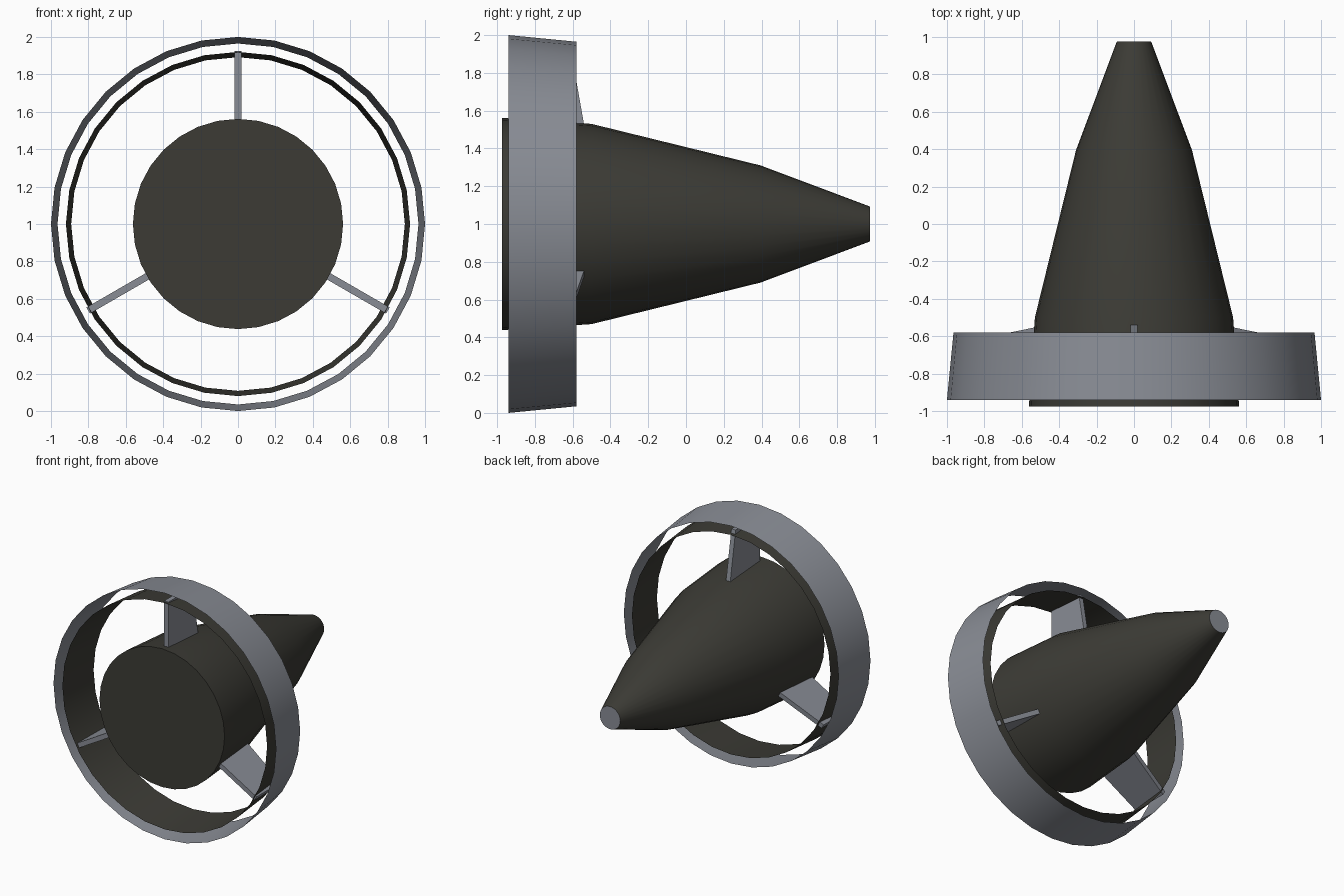
import bpy, bmesh, math

if "Cube" in bpy.data.objects:
    bpy.data.objects.remove(bpy.data.objects["Cube"])

SIDES = 32
CZ = 1.0  # height of the long axis


def material(name, rgb):
    m = bpy.data.materials.new(name)
    m.diffuse_color = (*rgb, 1.0)
    m.use_nodes = True
    m.node_tree.nodes["Principled BSDF"].inputs["Base Color"].default_value = m.diffuse_color
    return m


GREY = material("steel grey", (0.25, 0.265, 0.30))
DARK = material("dark olive grey", (0.045, 0.044, 0.036))


def finish(name, bm, mats, smooth=True):
    me = bpy.data.meshes.new(name)
    bm.to_mesh(me)
    bm.free()
    ob = bpy.data.objects.new(name, me)
    bpy.context.collection.objects.link(ob)
    for m in mats:
        me.materials.append(m)
    if smooth:
        bpy.context.view_layer.objects.active = ob
        ob.select_set(True)
        bpy.ops.object.shade_smooth_by_angle(angle=math.radians(30))
        ob.select_set(False)
    return ob


def lathe(name, profile, mats, caps=False, inward=False):
    """Revolve (y, radius) points about the y axis."""
    bm = bmesh.new()
    rings = []
    for y, r in profile:
        rings.append([bm.verts.new((r * math.sin(2 * math.pi * i / SIDES), y,
                                    CZ + r * math.cos(2 * math.pi * i / SIDES)))
                      for i in range(SIDES)])
    for a, b in zip(rings, rings[1:]):
        for i in range(SIDES):
            j = (i + 1) % SIDES
            f = bm.faces.new((a[i], b[i], b[j], a[j]))
            if inward:
                f.normal_flip()
    if caps:
        bm.faces.new(rings[0])
        tail = bm.faces.new(rings[-1][::-1])
        tail.material_index = 1
        bmesh.ops.recalc_face_normals(bm, faces=bm.faces)
    return finish(name, bm, mats)


# Tapered body with a grey tail cap
lathe("body", [(-0.975, 0.562), (-0.50, 0.53), (0.395, 0.31), (0.975, 0.092)],
      [DARK, GREY], caps=True)

# Ring shroud: two open shells with a gap between them
lathe("outer_shroud", [(-0.94, 1.0), (-0.58, 0.965)], [GREY])
lathe("inner_shroud", [(-0.94, 0.92), (-0.58, 0.892)], [DARK], inward=True)

# Three struts from body to shroud
outline = [(-0.92, 0.50), (-0.535, 0.50), (-0.61, 0.925), (-0.92, 0.925)]
for k in range(3):
    ang = math.radians(120 * k)
    c, s = math.cos(ang), math.sin(ang)
    bm = bmesh.new()
    sides = []
    for w in (-0.019, 0.019):
        sides.append([bm.verts.new((w * c + r * s, y, CZ - w * s + r * c))
                      for y, r in outline])
    bm.faces.new(sides[0])
    bm.faces.new(sides[1][::-1])
    for i in range(4):
        j = (i + 1) % 4
        bm.faces.new((sides[0][i], sides[1][i], sides[1][j], sides[0][j]))
    bmesh.ops.recalc_face_normals(bm, faces=bm.faces)
    finish(f"strut_{k + 1}", bm, [GREY], smooth=False)
